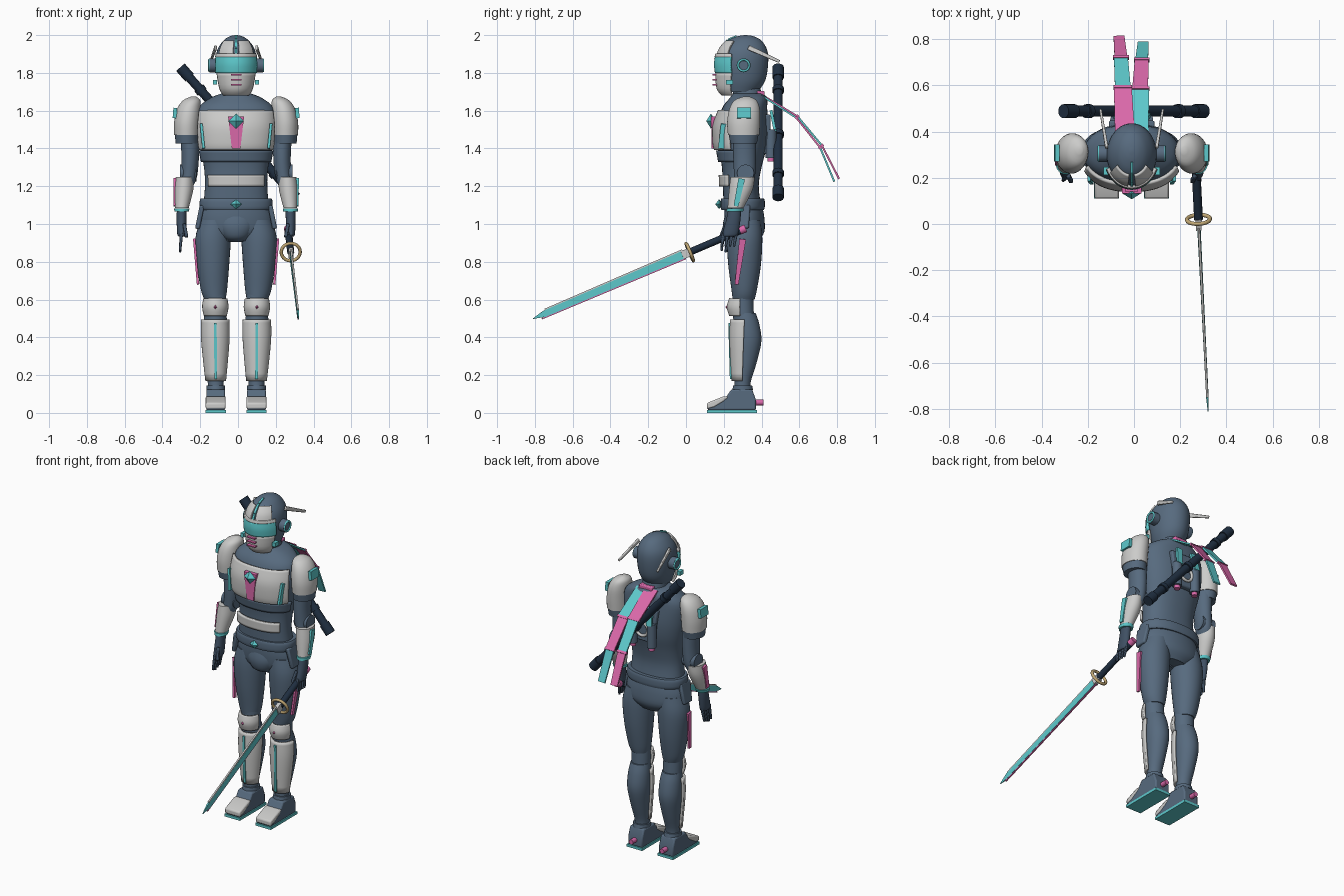
import bpy, bmesh, math
from mathutils import Vector

CX = -0.01  # body centre line


def material(name, r, g, b):
    m = bpy.data.materials.new(name)
    m.diffuse_color = (r, g, b, 1)
    return m


SLATE = material("slate suit", 0.095, 0.145, 0.21)
GLOVE = material("dark glove", 0.05, 0.08, 0.125)
NAVY = material("navy grip", 0.014, 0.028, 0.052)
WHITE = material("pale armour", 0.6, 0.6, 0.59)
TEAL = material("teal glow", 0.11, 0.58, 0.6)
PINK = material("pink accent", 0.7, 0.14, 0.4)
GOLD = material("gold", 0.55, 0.4, 0.18)


def M(p, s=1):
    return Vector((CX + s * p[0], p[1], p[2]))


def finish(name, bm, mat, angle=35, thick=0, bevel=0):
    bmesh.ops.recalc_face_normals(bm, faces=bm.faces)
    me = bpy.data.meshes.new(name)
    bm.to_mesh(me)
    bm.free()
    me.materials.append(mat)
    me.shade_smooth()
    me.set_sharp_from_angle(angle=math.radians(angle))
    ob = bpy.data.objects.new(name, me)
    bpy.context.collection.objects.link(ob)
    if thick:
        mod = ob.modifiers.new("thickness", 'SOLIDIFY')
        mod.thickness, mod.offset = thick, 0
    if bevel:
        mod = ob.modifiers.new("bevel", 'BEVEL')
        mod.width, mod.segments = bevel, 2
    return ob


def spline(rings, k):
    """Smoothly subdivide a list of rings (Catmull-Rom)."""
    out = []
    for i in range(len(rings) - 1):
        a, b, c, d = (rings[max(0, min(len(rings) - 1, i + j))] for j in (-1, 0, 1, 2))
        for t in (j / k for j in range(k)):
            out.append([0.5 * (2 * q + (r - p) * t + (2 * p - 5 * q + 4 * r - w) * t * t
                               + (3 * q - p - 3 * r + w) * t ** 3) for p, q, r, w in zip(a, b, c, d)])
    return out + [rings[-1]]


def loft(name, rings, mat, s=1, arc=None, thick=0.014, n=32, k=4, e=1.0):
    """Skin rings (z, x, y, rx, ry); an arc in degrees makes an open armour shell."""
    bm = bmesh.new()
    a0, a1 = arc or (0, 360)
    cols = n + 1 if arc else n
    rows = []
    for z, x, y, rx, ry in spline(rings, k):
        row = []
        for i in range(cols):
            a = math.radians(a0 + (a1 - a0) * i / n)
            c, d = math.cos(a), math.sin(a)
            row.append(bm.verts.new(M((x + rx * math.copysign(abs(c) ** e, c),
                                       y + ry * math.copysign(abs(d) ** e, d), z), s)))
        rows.append(row)
    for r, q in zip(rows, rows[1:]):
        for i in range(n):
            j = (i + 1) % cols
            bm.faces.new((r[i], r[j], q[j], q[i]))
    if not arc:
        bm.faces.new(rows[0])
        bm.faces.new(rows[-1])
    return finish(name, bm, mat, thick=thick if arc else 0)


def beam(name, p0, p1, w, t, mat, s=1, side=(1, 0, 0), w1=None, t1=None, bevel=0):
    """Tapered rectangular bar, w wide along side."""
    p0, p1 = M(p0, s), M(p1, s)
    d = (p1 - p0).normalized()
    u = Vector(side)
    u = (u - d * u.dot(d)).normalized()
    v = d.cross(u)
    bm = bmesh.new()
    ends = []
    for p, a, b in ((p0, w, t), (p1, w if w1 is None else w1, t if t1 is None else t1)):
        ends.append([bm.verts.new(p + u * a * i / 2 + v * b * j / 2)
                     for i, j in ((-1, -1), (1, -1), (1, 1), (-1, 1))])
    for f in ends:
        bm.faces.new(f)
    for i in range(4):
        j = (i + 1) % 4
        bm.faces.new((ends[0][i], ends[0][j], ends[1][j], ends[1][i]))
    return finish(name, bm, mat, bevel=bevel)


def rod(name, p0, p1, r, mat, s=1, r1=None, n=20):
    p0, p1 = M(p0, s), M(p1, s)
    bm = bmesh.new()
    bmesh.ops.create_cone(bm, cap_ends=True, segments=n, radius1=r, radius2=r if r1 is None else r1,
                          depth=(p1 - p0).length)
    bm.transform(Vector((0, 0, 1)).rotation_difference(p1 - p0).to_matrix().to_4x4())
    bmesh.ops.translate(bm, verts=bm.verts, vec=(p0 + p1) / 2)
    return finish(name, bm, mat)


def ring(name, p, axis, R, r, mat, s=1):
    rot = Vector((0, 0, 1)).rotation_difference(Vector(axis)).to_euler()
    bpy.ops.mesh.primitive_torus_add(location=M(p, s), rotation=rot, major_radius=R, minor_radius=r,
                                     major_segments=32, minor_segments=8)
    ob = bpy.context.object
    ob.name = name
    ob.data.materials.append(mat)
    ob.data.shade_smooth()


def gem(name, p, rx, ry, rz, mat, s=1):
    bm = bmesh.new()
    bmesh.ops.create_uvsphere(bm, u_segments=4, v_segments=2, radius=1)
    bmesh.ops.scale(bm, vec=(rx, ry, rz), verts=bm.verts)
    bmesh.ops.translate(bm, vec=M(p, s), verts=bm.verts)
    finish(name, bm, mat, 5)


def foot_part(name, prof, w, mat, s):
    bm = bmesh.new()
    a, b = ([bm.verts.new(M((0.108 + h * w / 2, y, z), s)) for y, z in prof] for h in (-1, 1))
    bm.faces.new(a)
    bm.faces.new(b)
    for i in range(len(prof)):
        j = (i + 1) % len(prof)
        bm.faces.new((a[i], a[j], b[j], b[i]))
    finish(name, bm, mat, bevel=0.008)


# torso, belt and pelvis
loft("torso", [(1.08, 0, .3, .175, .1), (1.2, 0, .29, .165, .095), (1.3, 0, .295, .17, .105),
               (1.4, 0, .3, .19, .125), (1.5, 0, .3, .205, .135), (1.61, 0, .31, .2, .12),
               (1.665, 0, .33, .14, .1), (1.69, 0, .33, .08, .08)], SLATE, n=48, e=.88)
loft("chest_plate", [(1.395, 0, .3, .205, .145), (1.43, 0, .3, .212, .153), (1.52, 0, .3, .214, .153),
                     (1.6, 0, .31, .206, .135)], WHITE, arc=(-157, -23), e=.88)
loft("ribs_band", [(1.33, 0, .295, .182, .118), (1.39, 0, .3, .194, .134)], SLATE, arc=(-170, -10), e=.88)
loft("belly_plate", [(1.2, 0, .29, .172, .108), (1.26, 0, .29, .174, .11)], WHITE, arc=(-145, -35), e=.88)
loft("belt", [(1.075, 0, .3, .187, .113), (1.09, 0, .3, .193, .117), (1.12, 0, .3, .193, .117),
              (1.135, 0, .3, .187, .113)], SLATE, n=48, e=.88)
loft("pelvis", [(1.09, 0, .305, .175, .1), (1.03, 0, .31, .193, .105), (.96, 0, .315, .185, .1),
                (.91, 0, .315, .1, .07)], SLATE, n=40)
loft("groin_guard", [(1.06, 0, .27, .1, .06), (.99, 0, .265, .1, .07), (.93, 0, .27, .07, .06),
                     (.905, 0, .28, .035, .03)], SLATE)
gem("belt_gem", (0, .175, 1.105), .03, .02, .026, TEAL)
beam("chest_wedge", (0, .148, 1.57), (0, .15, 1.4), .085, .03, PINK, w1=.045)
gem("chest_gem", (0, .132, 1.545), .04, .025, .04, TEAL)

# neck and head
loft("neck", [(1.64, 0, .33, .08, .08), (1.69, 0, .325, .072, .075), (1.76, 0, .31, .07, .075)], SLATE)
HEAD = [(1.7, 0, .29, .075, .09), (1.76, 0, .3, .096, .12), (1.85, 0, .3, .108, .135),
        (1.92, 0, .305, .1, .125), (1.97, 0, .31, .068, .09), (1.993, 0, .315, .035, .045),
        (2.0, 0, .315, .005, .006)]
loft("helmet", HEAD, SLATE, n=40)
loft("visor", [(1.8, 0, .3, .115, .14), (1.845, 0, .3, .117, .145), (1.885, 0, .3, .114, .14)], TEAL,
     arc=(-155, -25))
loft("visor_brow", [(1.882, 0, .3, .116, .142), (1.9, 0, .3, .112, .138)], WHITE, arc=(-155, -25))
loft("face_mask", [(1.685, 0, .28, .07, .085), (1.72, 0, .285, .092, .117), (1.8, 0, .3, .108, .138)],
     WHITE, arc=(-155, -25))
for i in range(3):
    beam("mouth_slit", (-.028, .155, 1.738 + .026 * i), (.028, .155, 1.738 + .026 * i), .03, .007, PINK,
         side=(0, 1, 0))
for a, b in (((.157, 1.87), (.185, 1.925)), ((.185, 1.925), (.225, 1.972)), ((.225, 1.972), (.27, 1.99))):
    beam("helmet_crest", (0, *a), (0, *b), .012, .02, TEAL)

for s in (-1, 1):
    # head sides
    loft("forehead_plate", [(1.89, 0, .3, .109, .137), (1.93, 0, .305, .1, .126), (1.968, 0, .31, .077, .098)],
         WHITE, s, arc=(-82, -35), thick=.01)
    rod("ear_disc", (.09, .305, 1.84), (.142, .305, 1.84), .037, SLATE, s)
    ring("ear_ring", (.142, .305, 1.84), (1, 0, 0), .03, .006, TEAL, s)
    beam("jaw_light", (.1, .23, 1.75), (.122, .23, 1.75), .035, .025, TEAL, s, side=(0, 1, 0))
    beam("helmet_fin", (.108, .33, 1.935), (.135, .495, 1.86), .014, .026, WHITE, s, w1=.01, t1=.016, bevel=.004)
    # chest and hip trim
    beam("chest_strip", (.185, .2, 1.53), (.172, .185, 1.4), .014, .03, TEAL, s)
    beam("hip_plate", (.18, .29, 1.1), (.205, .295, .975), .1, .025, SLATE, s, side=(0, 1, 0), w1=.075, bevel=.008)
    # shoulder and arm
    loft("shoulder_pad", [(1.47, .262, .305, .066, .083), (1.54, .26, .305, .068, .087),
                          (1.61, .25, .31, .062, .08), (1.655, .235, .315, .045, .058),
                          (1.675, .225, .32, .012, .015)], WHITE, s)
    loft("shoulder_cuff", [(1.425, .26, .305, .06, .07), (1.48, .262, .305, .063, .08)], SLATE, s)
    beam("shoulder_light", (.322, .307, 1.615), (.326, .307, 1.56), .075, .02, TEAL, s, side=(0, 1, 0))
    loft("upper_arm", [(1.46, .245, .31, .05, .06), (1.35, .243, .31, .046, .06), (1.25, .25, .31, .043, .055),
                       (1.2, .262, .3, .035, .045)], SLATE, s)
    rod("elbow_joint", (.21, .315, 1.27), (.298, .315, 1.27), .045, SLATE, s)
    loft("forearm", [(1.25, .272, .3, .047, .064), (1.18, .277, .29, .05, .062), (1.085, .287, .262, .036, .042)],
         WHITE, s)
    beam("forearm_strip", (.325, .295, 1.24), (.324, .265, 1.095), .035, .014, TEAL if s > 0 else PINK, s,
         side=(0, 1, 0), w1=.025)
    loft("wrist_band", [(1.065, .288, .258, .038, .043), (1.082, .288, .262, .041, .046)], TEAL, s)
    loft("palm", [(1.07, .288, .257, .026, .035), (1.02, .289, .25, .026, .038), (.95, .288, .235, .024, .042),
                  (.935, .288, .23, .018, .036)], GLOVE, s)
    for i in range(4):
        y = .2 + .022 * i
        drop = .85 + .008 * abs(i - 1) if s < 0 else .88
        beam("finger", (.289, y, .955), (.297, y - .012, drop), .018, .019, GLOVE, s, w1=.012, t1=.012, bevel=.004)
    beam("thumb", (.275, .21, 1.0), (.262, .185, .93), .018, .02, GLOVE, s, bevel=.004)
    # leg
    loft("thigh", [(1.02, .11, .31, .08, .085), (.92, .122, .31, .094, .094), (.78, .122, .31, .085, .086),
                   (.65, .117, .308, .069, .067), (.6, .112, .305, .055, .058)], SLATE, s)
    loft("knee_joint", [(.64, .112, .3, .058, .055), (.5, .11, .305, .056, .055)], SLATE, s)
    loft("knee_cap", [(.515, .11, .298, .055, .062), (.56, .11, .298, .064, .075), (.605, .11, .298, .058, .063)],
         WHITE, s, arc=(-170, -10))
    gem("knee_gem", (.11, .222, .56), .014, .014, .016, PINK, s)
    loft("calf", [(.53, .11, .31, .056, .058), (.47, .11, .32, .064, .068), (.38, .11, .325, .066, .074),
                  (.27, .109, .315, .054, .06), (.16, .108, .3, .042, .042), (.1, .108, .3, .042, .045)], SLATE, s)
    loft("shin_plate", [(.495, .11, .31, .068, .07), (.38, .11, .305, .068, .068), (.17, .108, .298, .048, .05)],
         WHITE, s, arc=(-180, 0))
    beam("shin_light", (.11, .232, .475), (.108, .24, .18), .014, .016, TEAL, s)
    loft("ankle_cuff", [(.12, .108, .3, .05, .055), (.145, .108, .3, .05, .05)], SLATE, s)
    foot_part("boot", [(.115, .014), (.115, .045), (.21, .08), (.24, .125), (.35, .125), (.37, .07), (.37, .014)],
              .1, SLATE, s)
    foot_part("toe_plate", [(.11, .02), (.11, .052), (.2, .088), (.23, .088), (.2, .06), (.15, .03)], .106, WHITE, s)
    beam("sole", (.108, .11, .008), (.108, .375, .008), .108, .016, TEAL, s)
    rod("heel_bolt", (.108, .36, .055), (.108, .41, .055), .015, PINK, s)
    beam("thigh_strip", (.222, .3, .92), (.202, .268, .68), .035, .012, PINK, s, side=(0, 1, 0), w1=.02)
    # back thrusters
    rod("thruster", (.065, .45, 1.5), (.065, .45, 1.35), .028, SLATE, s)
    rod("thruster_nozzle", (.065, .45, 1.36), (.065, .45, 1.33), .018, PINK, s)
    beam("back_light", (.05, .45, 1.6), (.065, .472, 1.49), .035, .015, TEAL, s)

# back unit and sheath
beam("back_panel", (0, .425, 1.58), (0, .425, 1.37), .2, .045, SLATE, w1=.14, bevel=.008)
ring("back_ring", (0, .455, 1.45), (0, 1, 0), .042, .009, WHITE)
a, b = Vector((-.295, .488, 1.83)), Vector((.315, .488, 1.14))
rod("sheath", a, b, .024, NAVY)
for t0, t1 in ((0, .08), (.16, .19), (.5, .53), (.8, .83), (.93, 1)):
    rod("sheath_collar", a.lerp(b, t0), a.lerp(b, t1), .03, NAVY)

# scarf tails
beam("scarf_knot", (-.04, .393, 1.687), (.05, .393, 1.687), .045, .035, PINK, side=(0, 1, 0), bevel=.006)
for name, x0, x1, path, cols in (
        ("left_scarf", -.03, -.055, [(.4, 1.685), (.59, 1.57), (.72, 1.415), (.81, 1.24)], (PINK, TEAL, PINK)),
        ("right_scarf", .03, .05, [(.4, 1.68), (.585, 1.562), (.71, 1.405), (.785, 1.225)], (TEAL, PINK, TEAL))):
    pts = [(x0 + (x1 - x0) * i / 3, *p) for i, p in enumerate(path)]
    for i in range(3):
        w = (.085, .068, .055)[i]
        beam(name, pts[i], pts[i + 1], w, .01, cols[i], w1=w - .008)
    for i in (1, 2):
        p = Vector(pts[i])
        beam(name + "_band", p - Vector((0, .005, -.005)), p + Vector((0, .005, -.005)), .08 - .012 * (i - 1), .016, PINK)

# sword
def along(y, up=0):
    return Vector((.29 - .05 * y, y - .39 * up, .843 + .425 * y + .92 * up))


UP = (0, -.39, .92)
rod("sword_grip", along(.29), along(.02), .019, NAVY, n=12)
rod("sword_pommel", along(.315), along(.285), .021, PINK, n=12)
ring("sword_guard", along(.02), along(-1) - along(0), .05, .009, GOLD)
beam("blade_collar", along(.025), along(-.02), .045, .024, WHITE, side=UP)
beam("blade_core", along(-.01), along(-.75), .042, .014, TEAL, side=UP, w1=.034, t1=.01)
beam("blade_tip", along(-.75), along(-.81), .034, .01, TEAL, side=UP, w1=.003, t1=.003)
beam("blade_spine", along(-.01, .025), along(-.74, .02), .009, .01, WHITE, side=UP)
beam("blade_edge", along(-.01, -.024), along(-.77, -.019), .007, .008, PINK, side=UP)
